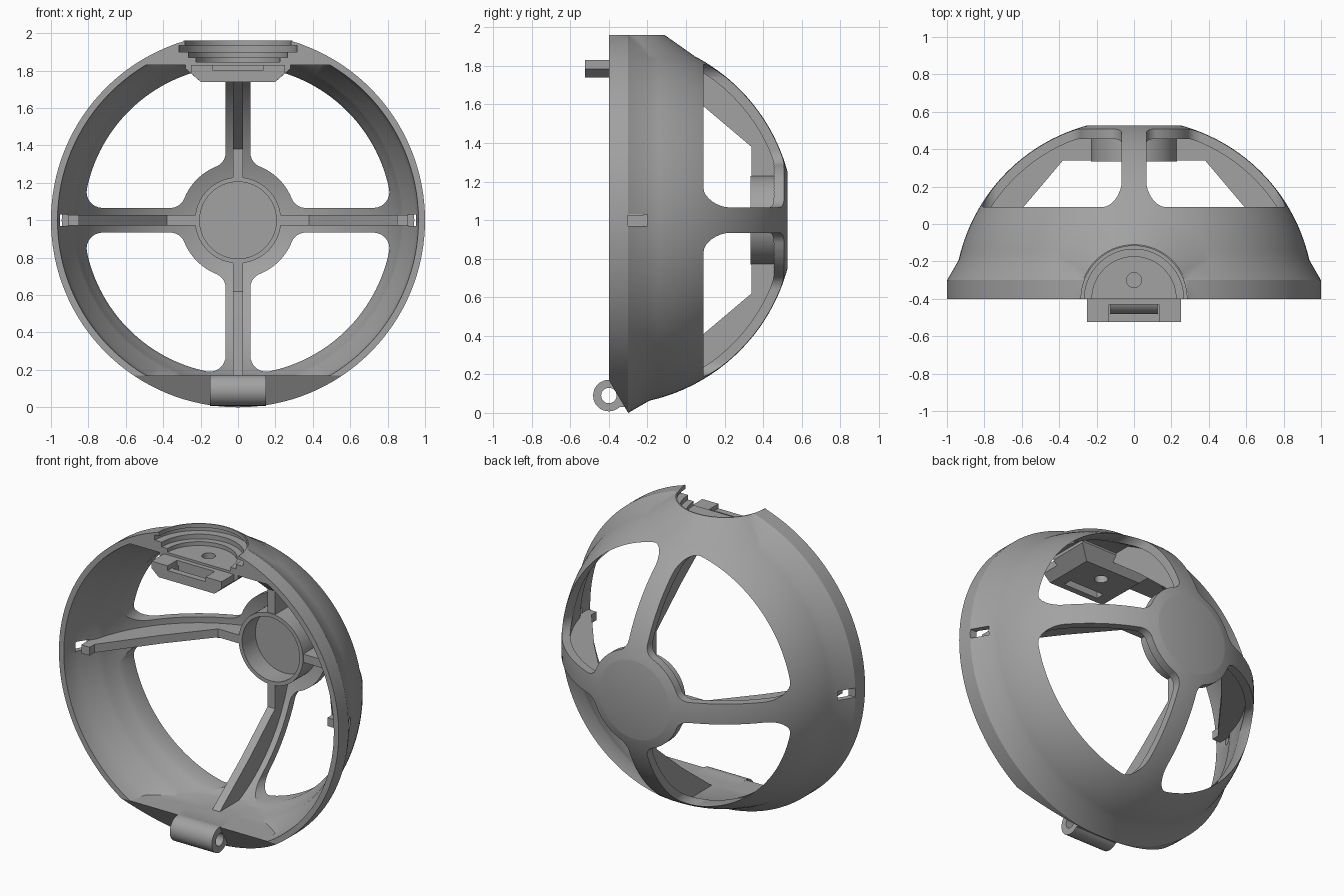
import bpy, bmesh
from math import sin, cos, pi, sqrt, atan2, radians

if "Cube" in bpy.data.objects:
    bpy.data.objects.remove(bpy.data.objects["Cube"])

grey = bpy.data.materials.new("mid_grey")
grey.use_nodes = True
COLOR = (0.36, 0.36, 0.36, 1)
grey.diffuse_color = COLOR
grey.node_tree.nodes["Principled BSDF"].inputs["Base Color"].default_value = COLOR

MID = 1.0      # height of the dome axis
FRONT = -0.4   # plane of the open rim


def finish(name, bm):
    bmesh.ops.remove_doubles(bm, verts=bm.verts, dist=1e-5)
    bmesh.ops.recalc_face_normals(bm, faces=bm.faces)
    mesh = bpy.data.meshes.new(name)
    bm.to_mesh(mesh)
    bm.free()
    mesh.materials.append(grey)
    ob = bpy.data.objects.new(name, mesh)
    bpy.context.collection.objects.link(ob)
    return ob


def lathe(name, profile, steps=128):
    """Turn (radius, y) points around the dome axis."""
    bm = bmesh.new()
    vs = [bm.verts.new((r, y, MID)) for r, y in profile]
    es = [bm.edges.new(p) for p in zip(vs, vs[1:])]
    bmesh.ops.spin(bm, geom=vs + es, cent=(0, 0, MID), axis=(0, 1, 0),
                   angle=2 * pi, steps=steps, use_duplicate=False)
    return finish(name, bm)


def prism(name, outline, place, lo, hi):
    """Extrude a 2D outline from lo to hi; place maps (u, v, depth) to a point."""
    bm = bmesh.new()
    a = [bm.verts.new(place(u, v, lo)) for u, v in outline]
    b = [bm.verts.new(place(u, v, hi)) for u, v in outline]
    bm.faces.new(a)
    bm.faces.new(b[::-1])
    for i in range(len(a)):
        j = (i + 1) % len(a)
        bm.faces.new((a[i], b[i], b[j], a[j]))
    return finish(name, bm)


def along_x(u, v, d): return (d, u, v)
def along_y(u, v, d): return (u, d, v)
def along_z(u, v, d): return (u, v, d)


def arc(cx, cy, r, a0, a1, n):
    return [(cx + r * cos(a0 + (a1 - a0) * i / n),
             cy + r * sin(a0 + (a1 - a0) * i / n)) for i in range(n + 1)]


def circle(cx, cy, r, n=64):
    return arc(cx, cy, r, 0, 2 * pi, n)[:-1]


def box(name, x, y, z):
    return prism(name, [(x[0], y[0]), (x[1], y[0]), (x[1], y[1]), (x[0], y[1])],
                 along_z, *z)


def combine(ob, other, operation="DIFFERENCE"):
    mod = ob.modifiers.new("bool", "BOOLEAN")
    mod.operation, mod.object, mod.solver = operation, other, "EXACT"
    bpy.context.view_layer.update()
    bpy.ops.object.select_all(action="DESELECT")
    bpy.context.view_layer.objects.active = ob
    ob.select_set(True)
    bpy.ops.object.modifier_apply(modifier=mod.name)
    bpy.data.objects.remove(other)


def smooth(ob, angle=28):
    bpy.ops.object.select_all(action="DESELECT")
    bpy.context.view_layer.objects.active = ob
    ob.select_set(True)
    bpy.ops.object.shade_smooth_by_angle(angle=radians(angle))


def dome(R, y0, y1, n=24):
    """Spherical part of a profile, centred on the rim plane."""
    ys = [y0 + (y1 - y0) * sin(pi / 2 * i / n) for i in range(n + 1)]
    return [(sqrt(R * R - (y - FRONT) ** 2), y) for y in ys]


# Dome shell with a stepped rim and a flat nose
shell = lathe("dome_cage", [(0, FRONT - 0.1), (1, FRONT - 0.1), (1, -0.3)]
              + dome(0.96, -0.19, 0.527) + [(0, 0.527)])

# Flared round boss at the top
boss = prism("boss", circle(0, FRONT, 1), along_z, 1.84, 1.96)
for v in boss.data.vertices:
    r = 0.29 if v.co.z > 1.9 else 0.46
    v.co.x, v.co.y = v.co.x * r, FRONT + (v.co.y - FRONT) * r
combine(shell, boss, "UNION")
combine(shell, box("front_trim", (-2, 2), (-2, FRONT), (-1, 3)))
combine(shell, box("top_trim", (-2, 2), (-2, 2), (1.96, 3)))

# Hollow interior, flattened at the top and bottom
cavity = lathe("cavity", [(0, -0.6), (0.97, -0.6), (0.965, -0.4), (0.95, -0.28)]
               + dome(0.91, -0.18, 0.5) + [(0, 0.5)])
combine(cavity, box("flats", (-2, 2), (-2, 2), (0.17, 1.83)), "INTERSECT")
combine(shell, cavity)

# Ribs behind the four spokes
rib = [(0.2, 0.34), (0.38, 0.34), (0.6, 0.08), (0.85, -0.25), (0.85, -0.3),
       (0.965, -0.3)] + dome(0.935, -0.19, 0.49, 10) + [(0.2, 0.5)]
for i in range(4):
    c, s = round(cos(i * pi / 2)), round(sin(i * pi / 2))
    combine(shell, prism("rib", rib, lambda r, y, d: (
        r * c - d * s, y, MID + r * s + d * c), -0.027, 0.027), "UNION")

# Hub tube with a round pocket
combine(shell, prism("hub", circle(0, MID, 0.23), along_y, 0.335, 0.515), "UNION")
combine(shell, prism("pocket", circle(0, MID, 0.205), along_y, 0.2, 0.47))

# Four windows with rounded corners
W, RI, RO, FI, FO = 0.066, 0.31, 0.825, 0.08, 0.085
zi = sqrt((RI + FI) ** 2 - (W + FI) ** 2)
zo = sqrt((RO - FO) ** 2 - (W + FO) ** 2)
ti, to = atan2(zi, W + FI), atan2(zo, W + FO)
half = (arc(0, 0, RI, pi / 4, ti, 6) + arc(W + FI, zi, FI, ti + pi, pi, 8)[1:]
        + arc(W + FO, zo, FO, pi, to, 8) + arc(0, 0, RO, to, pi / 4, 20)[1:])
window = half + [(v, u) for u, v in half[-2:0:-1]]
for sx in (-1, 1):
    for sz in (-1, 1):
        combine(shell, prism("window", [(u * sx, MID + v * sz) for u, v in window],
                             along_y, -0.3, 0.8))

# Side notches in the rim
for x in ((-1.1, -0.91), (0.91, 1.1)):
    combine(shell, box("notch", x, (-0.3, -0.2), (MID - 0.03, MID + 0.03)))

# Stepped round recess in the boss
for r, lo, hi in ((0.225, 1.84, 1.9), (0.265, 1.87, 2.1), (0.315, 1.9, 1.935),
                  (0.283, 1.93, 2.1)):
    combine(shell, prism("recess", circle(0, FRONT, r), along_z, lo, hi))

# Sloped clearance under the rim for the hinge
combine(shell, prism("clearance", [(-0.5, 0.17), (FRONT, 0.17), (-0.3, 0),
                                   (-0.3, -0.1), (-0.5, -0.1)], along_x, -0.7, 0.7))

# Latch plate below the recess
plate = prism("latch_plate", [(-0.28, 1.845), (-0.28, 1.81), (-0.2, 1.74), (0.2, 1.74),
                              (0.28, 1.81), (0.28, 1.845)], along_y, FRONT, -0.13)
combine(plate, prism("back_taper", [(-0.2, 1.73), (-0.12, 1.83), (0, 1.83), (0, 1.73)],
                     along_x, -1, 1))
combine(plate, prism("pin_hole", circle(0, -0.3, 0.04, 32), along_z, 1.6, 2))
combine(shell, prism("pin_hole", circle(0, -0.3, 0.04, 32), along_z, 1.6, 2))

# Latch tongue: two lugs joined by a lower bar
tongue = prism("latch_tongue", [(-0.25, 1.83), (-0.25, 1.785), (-0.2, 1.74), (0.2, 1.74),
                                (0.25, 1.785), (0.25, 1.83)], along_y, -0.525, FRONT)
combine(tongue, box("bar_step", (-0.135, 0.135), (-0.6, -0.43), (1.8, 2)))
combine(tongue, box("slot", (-0.125, 0.125), (-0.485, -0.43), (1.7, 2)))

# Hinge knuckle with a pin bore
hinge = prism("hinge_knuckle", circle(FRONT, 0.09, 0.082, 32), along_x, -0.15, 0.15)
combine(hinge, box("hinge_root", (-0.15, 0.15), (FRONT, -0.29), (0.03, 0.17)), "UNION")
for ob in (shell, hinge):
    combine(ob, prism("bore", circle(FRONT, 0.09, 0.04, 32), along_x, -0.3, 0.3))

for ob in (shell, plate, tongue, hinge):
    smooth(ob)
